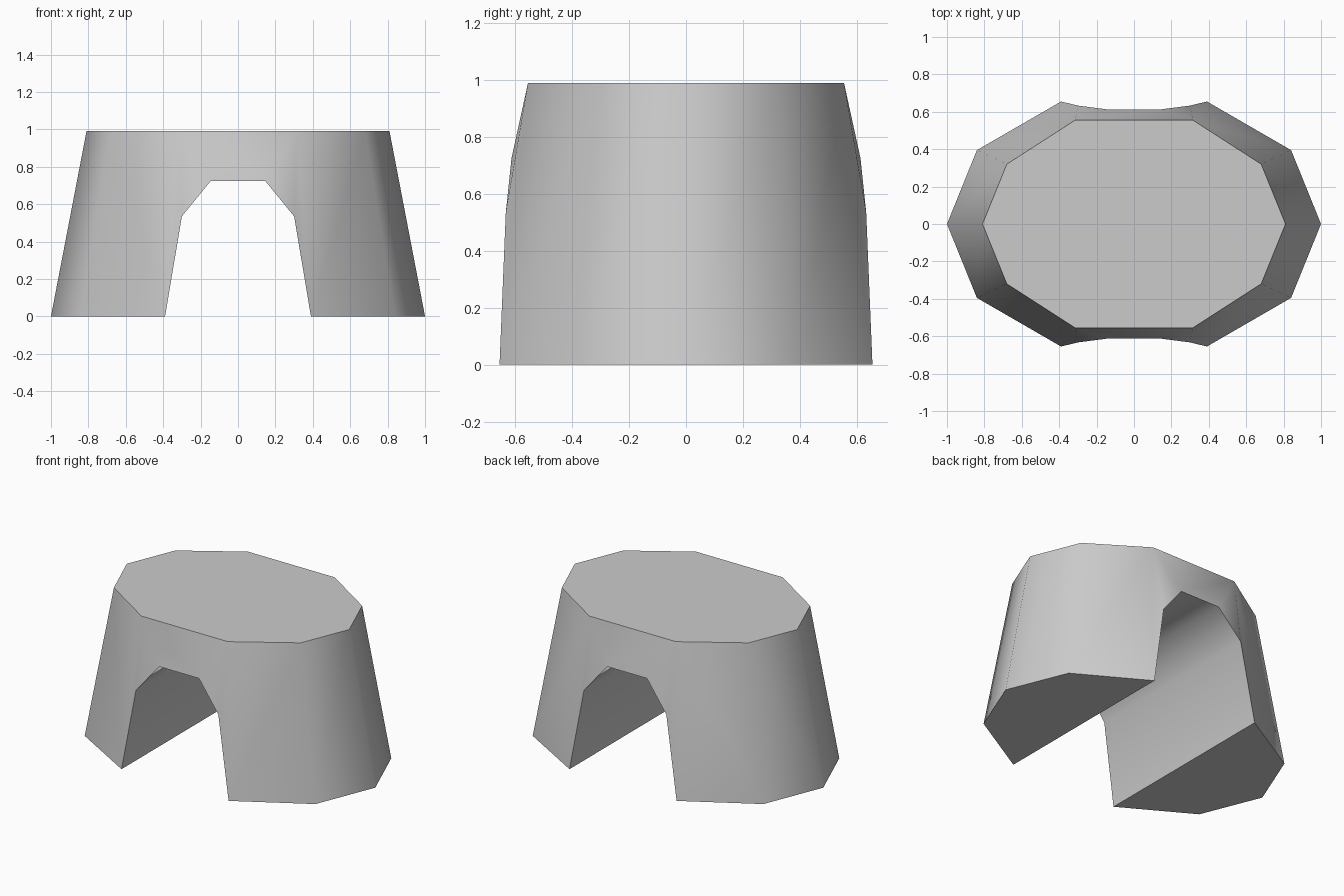
import bpy
import bmesh
import math

cube = bpy.data.objects.get("Cube")
if cube:
    bpy.data.objects.remove(cube)

HEIGHT = 0.99
BASE = [(0.39, -0.655), (0.84, -0.395), (1.0, 0), (0.84, 0.395), (0.39, 0.655)]
TOP = [(0.315, -0.555), (0.68, -0.32), (0.81, 0), (0.68, 0.32), (0.315, 0.555)]
ARCH = [(0.30, 0.633, 0.535), (0.145, 0.613, 0.725)]  # shoulder and crown of the arch

bm = bmesh.new()


def build_half(side):
    """One leg with its outer wall, foot and half of the arch."""
    def vert(x, y, z):
        return bm.verts.new((side * x, y, z))

    base = [vert(x, y, 0) for x, y in BASE]
    top = [vert(x, y, HEIGHT) for x, y in TOP]
    front = [vert(x, -y, z) for x, y, z in ARCH]
    back = [vert(x, y, z) for x, y, z in ARCH]

    # Foot and tapered outer wall
    bm.faces.new(base)
    for i in range(len(base) - 1):
        bm.faces.new((base[i], base[i + 1], top[i + 1], top[i]))

    # Walls beside the arch opening, front and back
    for foot, rim, arch in ((base[0], top[0], front), (base[-1], top[-1], back)):
        bm.faces.new((foot, arch[0], rim))
        bm.faces.new((arch[0], arch[1], rim))

    # Inside of the arch
    bm.faces.new((base[0], base[-1], back[0], front[0]))
    bm.faces.new((front[0], back[0], back[1], front[1]))
    return top, front[1], back[1]


top_l, front_l, back_l = build_half(1)
top_r, front_r, back_r = build_half(-1)

# Flat top, arch ceiling and the panels above the openings
bm.faces.new(top_l + top_r[::-1])
bm.faces.new((front_l, back_l, back_r, front_r))
bm.faces.new((front_l, front_r, top_r[0], top_l[0]))
bm.faces.new((back_l, back_r, top_r[-1], top_l[-1]))
bmesh.ops.recalc_face_normals(bm, faces=bm.faces)

mesh = bpy.data.meshes.new("arched_block")
bm.to_mesh(mesh)
bm.free()
block = bpy.data.objects.new("arched_block", mesh)
bpy.context.collection.objects.link(block)

# Plain grey material
grey = bpy.data.materials.new("light_grey")
grey.use_nodes = True
colour = (0.6, 0.6, 0.6, 1)
grey.diffuse_color = colour
grey.node_tree.nodes["Principled BSDF"].inputs["Base Color"].default_value = colour
mesh.materials.append(grey)

# Smooth walls with crisp rims
bpy.ops.object.select_all(action="DESELECT")
block.select_set(True)
bpy.context.view_layer.objects.active = block
bpy.ops.object.shade_smooth_by_angle(angle=math.radians(60))
